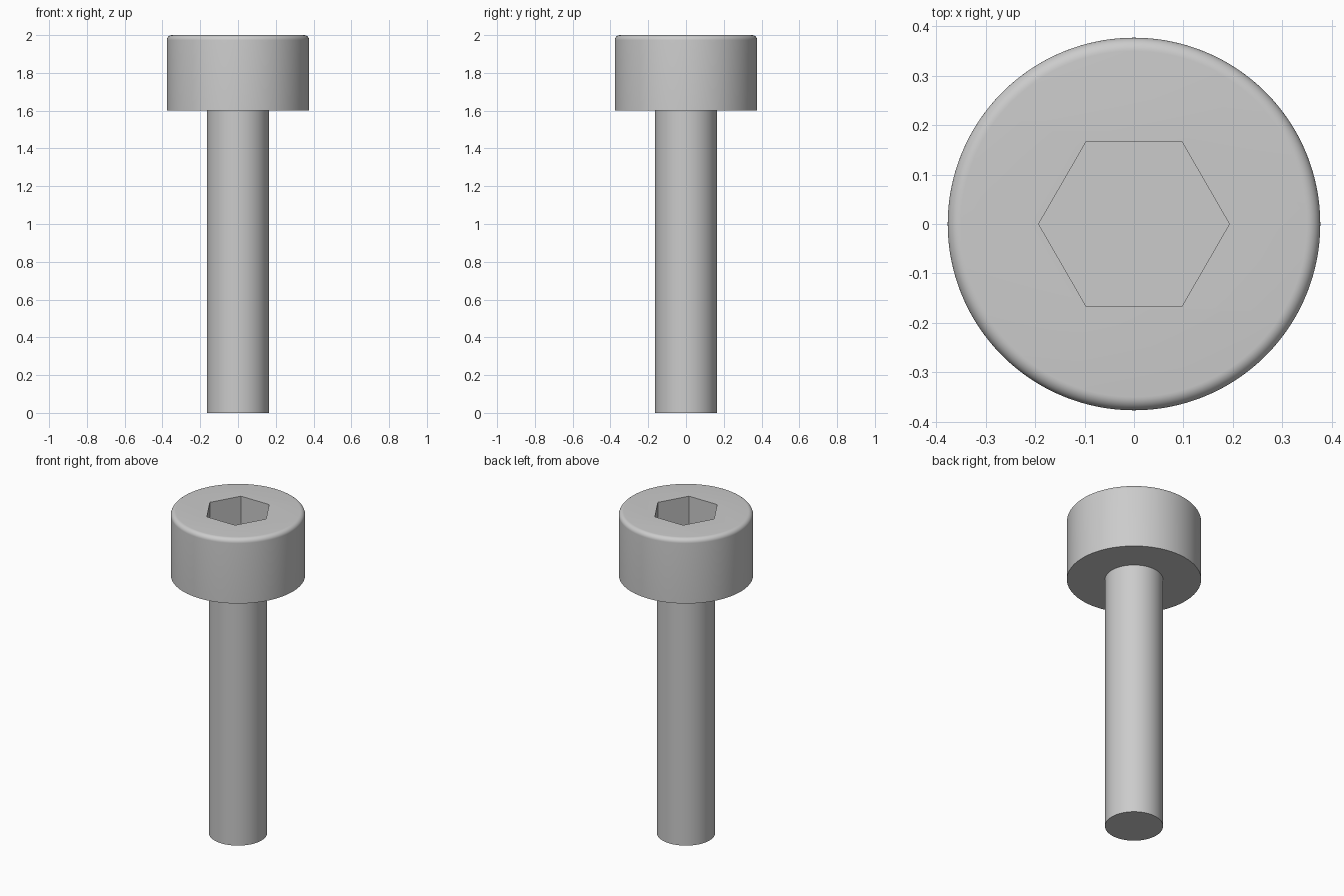
import bpy
import math

if "Cube" in bpy.data.objects:
    bpy.data.objects.remove(bpy.data.objects["Cube"])

SEGMENTS = 128


def cylinder(name, radius, z0, z1, sides):
    bpy.ops.mesh.primitive_cylinder_add(vertices=sides, radius=radius, depth=z1 - z0,
                                        location=(0, 0, (z0 + z1) / 2))
    obj = bpy.context.object
    obj.name = name
    return obj


# Hex key cutter, points along +x and -x
cutter = cylinder("hex_socket_cutter", 0.193, 1.8, 2.2, 6)
cutter.rotation_euler.z = math.radians(30)
cutter.hide_render = True
cutter.hide_set(True)

# Screw body: shaft, flat underside, and head with a rounded top rim
HEAD_R, FILLET = 0.377, 0.027
profile = [(0, 0), (0.163, 0), (0.163, 1.6), (HEAD_R, 1.6)]
for i in range(9):
    a = math.radians(90 * i / 8)
    profile.append((HEAD_R - FILLET + FILLET * math.cos(a),
                    2 - FILLET + FILLET * math.sin(a)))

verts, faces = [], []
for r, z in profile[1:]:
    for s in range(SEGMENTS):
        t = 2 * math.pi * s / SEGMENTS
        verts.append((r * math.cos(t), r * math.sin(t), z))
rings = len(profile) - 1
for k in range(rings - 1):
    for s in range(SEGMENTS):
        n = (s + 1) % SEGMENTS
        a, b = k * SEGMENTS, (k + 1) * SEGMENTS
        faces.append((a + s, a + n, b + n, b + s))
faces.append(tuple(reversed(range(SEGMENTS))))
faces.append(tuple(range((rings - 1) * SEGMENTS, rings * SEGMENTS)))

mesh = bpy.data.meshes.new("socket_head_screw")
mesh.from_pydata(verts, [], faces)
screw = bpy.data.objects.new("socket_head_screw", mesh)
bpy.context.collection.objects.link(screw)

# Cut the hex socket and shade smooth, keeping edges sharp
bpy.ops.object.select_all(action='DESELECT')
screw.select_set(True)
bpy.context.view_layer.objects.active = screw
cut = screw.modifiers.new("hex_socket", 'BOOLEAN')
cut.operation = 'DIFFERENCE'
cut.solver = 'EXACT'
cut.object = cutter
bpy.ops.object.modifier_apply(modifier=cut.name)
bpy.data.objects.remove(cutter)
bpy.ops.object.shade_smooth_by_angle(angle=math.radians(30))
